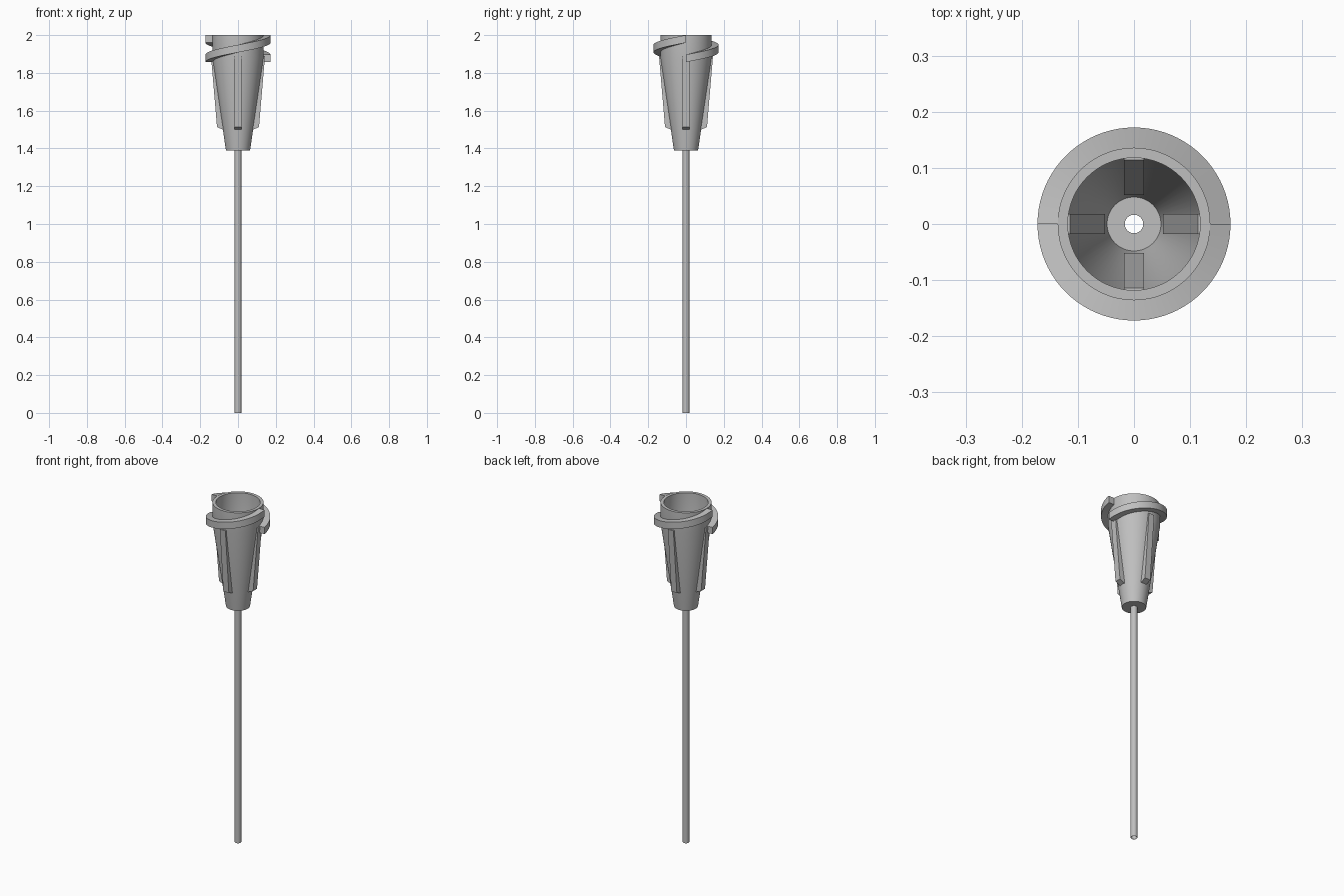
import bpy, bmesh
from math import sin, cos, pi, radians

cube = bpy.data.objects.get("Cube")
if cube:
    bpy.data.objects.remove(cube)

grey = bpy.data.materials.new("light_grey")
grey.use_nodes = True
colour = (0.52, 0.52, 0.52, 1)
grey.diffuse_color = colour
grey.node_tree.nodes["Principled BSDF"].inputs["Base Color"].default_value = colour


def finish(name, bm):
    """Turn a bmesh into a smooth-shaded object with crisp edges."""
    bmesh.ops.recalc_face_normals(bm, faces=bm.faces)
    mesh = bpy.data.meshes.new(name)
    bm.to_mesh(mesh)
    bm.free()
    mesh.materials.append(grey)
    obj = bpy.data.objects.new(name, mesh)
    bpy.context.collection.objects.link(obj)
    bpy.ops.object.select_all(action='DESELECT')
    obj.select_set(True)
    bpy.context.view_layer.objects.active = obj
    bpy.ops.object.shade_smooth_by_angle(angle=radians(30))
    return obj


def sweep(name, profile, steps, start=0, turn=2 * pi, rise=0):
    """Sweep a closed (radius, z) profile about the z axis, with optional rise."""
    bm = bmesh.new()
    closed = rise == 0
    rings = []
    for i in range(steps if closed else steps + 1):
        t = i / steps
        a = start + turn * t
        rings.append([bm.verts.new((r * cos(a), r * sin(a), z + rise * t))
                      for r, z in profile])
    n = len(profile)
    for i in range(steps):
        a, b = rings[i], rings[(i + 1) % len(rings)]
        for j in range(n):
            k = (j + 1) % n
            bm.faces.new((a[j], b[j], b[k], a[k]))
    if not closed:
        bm.faces.new(rings[0])
        bm.faces.new(rings[-1])
    return finish(name, bm)


# Hollow tapered hub with a short straight collar
sweep("hub", [(0.017, 1.39), (0.064, 1.39), (0.136, 1.88), (0.136, 2.0),
              (0.118, 2.0), (0.118, 1.87), (0.048, 1.41), (0.017, 1.41)], 64)

# Thin open tube
sweep("needle_tube", [(0.0165, 0), (0.018, 0), (0.018, 1.41), (0.0165, 1.41)], 24)

# Two half-turn threads around the collar
for i, side in enumerate(("front", "back")):
    sweep(side + "_thread", [(0.13, 1.857), (0.172, 1.857), (0.172, 1.897), (0.13, 1.897)],
          40, start=pi + i * pi, turn=pi, rise=0.103)

# Four ribs that pass through the hub wall
rib = [(0.052, 1.485), (0.111, 1.513), (0.143, 1.89), (0.114, 1.89)]
rib[0] = (0.052, 1.488)
for i, side in enumerate(("left", "back", "right", "front")):
    a = i * pi / 2
    bm = bmesh.new()
    ends = [[bm.verts.new((r * cos(a) - w * sin(a), r * sin(a) + w * cos(a), z))
             for r, z in rib] for w in (-0.018, 0.018)]
    for loop in ends:
        bm.faces.new(loop)
    for j in range(4):
        k = (j + 1) % 4
        bm.faces.new((ends[0][j], ends[0][k], ends[1][k], ends[1][j]))
    finish(side + "_rib", bm)
